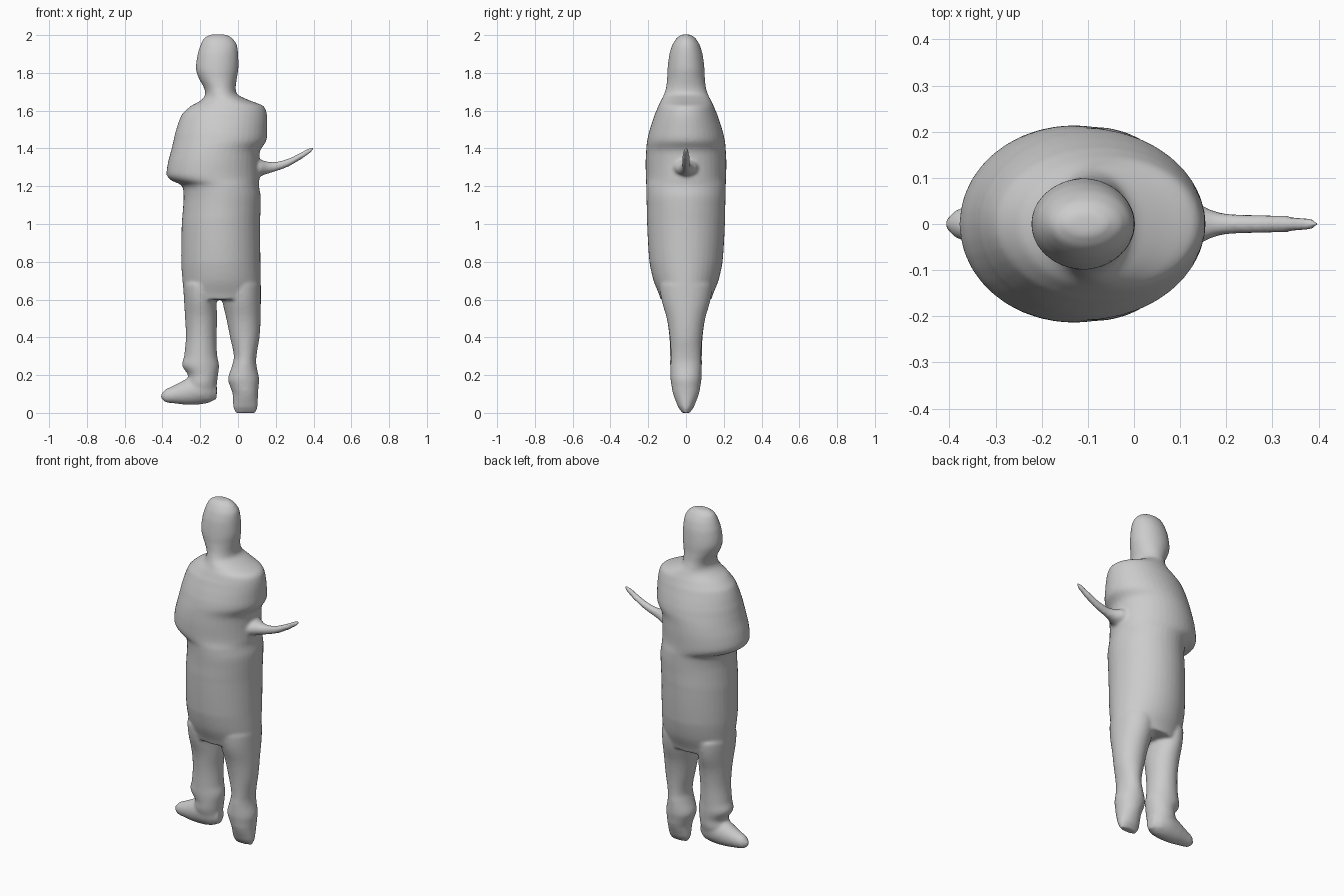
import bpy, bmesh, math

SIDES = 40


def spline(rows, steps=5):
    """Catmull-Rom through section rows for a smooth loft."""
    out = []
    for i in range(len(rows) - 1):
        p0, p1, p2 = rows[max(i - 1, 0)], rows[i], rows[i + 1]
        p3 = rows[min(i + 2, len(rows) - 1)]
        for s in range(steps):
            t = s / steps
            row = [p1[0] + (p2[0] - p1[0]) * t]
            for a, b, c, d in zip(p0[1:], p1[1:], p2[1:], p3[1:]):
                row.append(b + 0.5 * t * (c - a + t * (2 * a - 5 * b + 4 * c - d
                           + t * (3 * (b - c) + d - a))))
            out.append(row)
    return out + [rows[-1]]


def loft(bm, rows, axis):
    """Closed loft of ellipses; each row = position, low edge, high edge, half depth in y."""
    rings = []
    for pos, lo, hi, depth in spline(rows):
        ring = []
        for k in range(SIDES):
            a = 2 * math.pi * k / SIDES
            u = (lo + hi) / 2 + (hi - lo) / 2 * math.cos(a)
            v = depth * math.sin(a)
            ring.append(bm.verts.new((u, v, pos) if axis == 'z' else (pos, v, u)))
        rings.append(ring)
    faces = [bm.faces.new(rings[0]), bm.faces.new(rings[-1])]
    for r0, r1 in zip(rings, rings[1:]):
        for k in range(SIDES):
            n = (k + 1) % SIDES
            faces.append(bm.faces.new((r0[k], r0[n], r1[n], r1[k])))
    bmesh.ops.recalc_face_normals(bm, faces=faces)


bm = bmesh.new()

# head, neck and robe
loft(bm, [(2.003, -.15, -.06, .025), (1.985, -.18, -.03, .05), (1.95, -.198, -.006, .072),
          (1.9, -.214, .001, .088), (1.82, -.223, .002, .098), (1.77, -.207, -.006, .1),
          (1.72, -.18, -.012, .106), (1.685, -.174, -.002, .117), (1.655, -.195, .06, .132),
          (1.625, -.25, .135, .147), (1.58, -.298, .153, .166), (1.5, -.327, .155, .192),
          (1.44, -.342, .15, .206), (1.39, -.354, .118, .211), (1.33, -.37, .112, .214),
          (1.26, -.378, .113, .213), (1.232, -.355, .113, .212), (1.205, -.298, .111, .211),
          (1.15, -.288, .12, .21), (1.09, -.291, .12, .208), (1.0, -.298, .117, .206),
          (.8, -.301, .119, .194), (.7, -.294, .121, .172), (.6, -.286, .121, .135)], 'z')

# leg on the -x side
loft(bm, [(.68, -.29, -.11, .14), (.6, -.286, -.115, .13), (.5, -.28, -.11, .102),
          (.4, -.276, -.114, .088), (.3, -.285, -.11, .084), (.25, -.296, -.1, .084),
          (.2, -.265, -.106, .08), (.15, -.27, -.112, .076), (.07, -.26, -.118, .05)], 'z')

# foot pointing to -x
loft(bm, [(-.408, .075, .1, .012), (-.385, .056, .125, .032), (-.33, .049, .15, .046),
          (-.27, .043, .182, .06), (-.2, .045, .21, .07), (-.15, .055, .19, .058),
          (-.112, .075, .15, .03)], 'x')

# leg and foot on the +x side
loft(bm, [(.68, -.1, .121, .14), (.6, -.085, .121, .13), (.5, -.062, .12, .102),
          (.4, -.042, .114, .086), (.3, -.022, .098, .08), (.25, -.032, .098, .082),
          (.18, -.053, .112, .082), (.14, -.042, .109, .076), (.1, -.028, .106, .068),
          (.03, -.026, .104, .042), (0, -.015, .095, .022)], 'z')

# slim rod held out to +x
loft(bm, [(.05, 1.25, 1.35, .08), (.12, 1.255, 1.34, .06), (.16, 1.267, 1.33, .034),
          (.2, 1.279, 1.33, .023), (.27, 1.305, 1.348, .02), (.34, 1.344, 1.382, .018),
          (.38, 1.373, 1.403, .014), (.404, 1.392, 1.406, .007)], 'x')

mesh = bpy.data.meshes.new("standing_figure")
bm.to_mesh(mesh)
bm.free()
figure = bpy.data.objects.new("standing_figure", mesh)
bpy.context.collection.objects.link(figure)

# fuse the parts into one soft skin
remesh = figure.modifiers.new("fuse", 'REMESH')
remesh.mode = 'VOXEL'
remesh.voxel_size = .009
remesh.use_smooth_shade = True
soft = figure.modifiers.new("soften", 'SMOOTH')
soft.factor = .5
soft.iterations = 6
